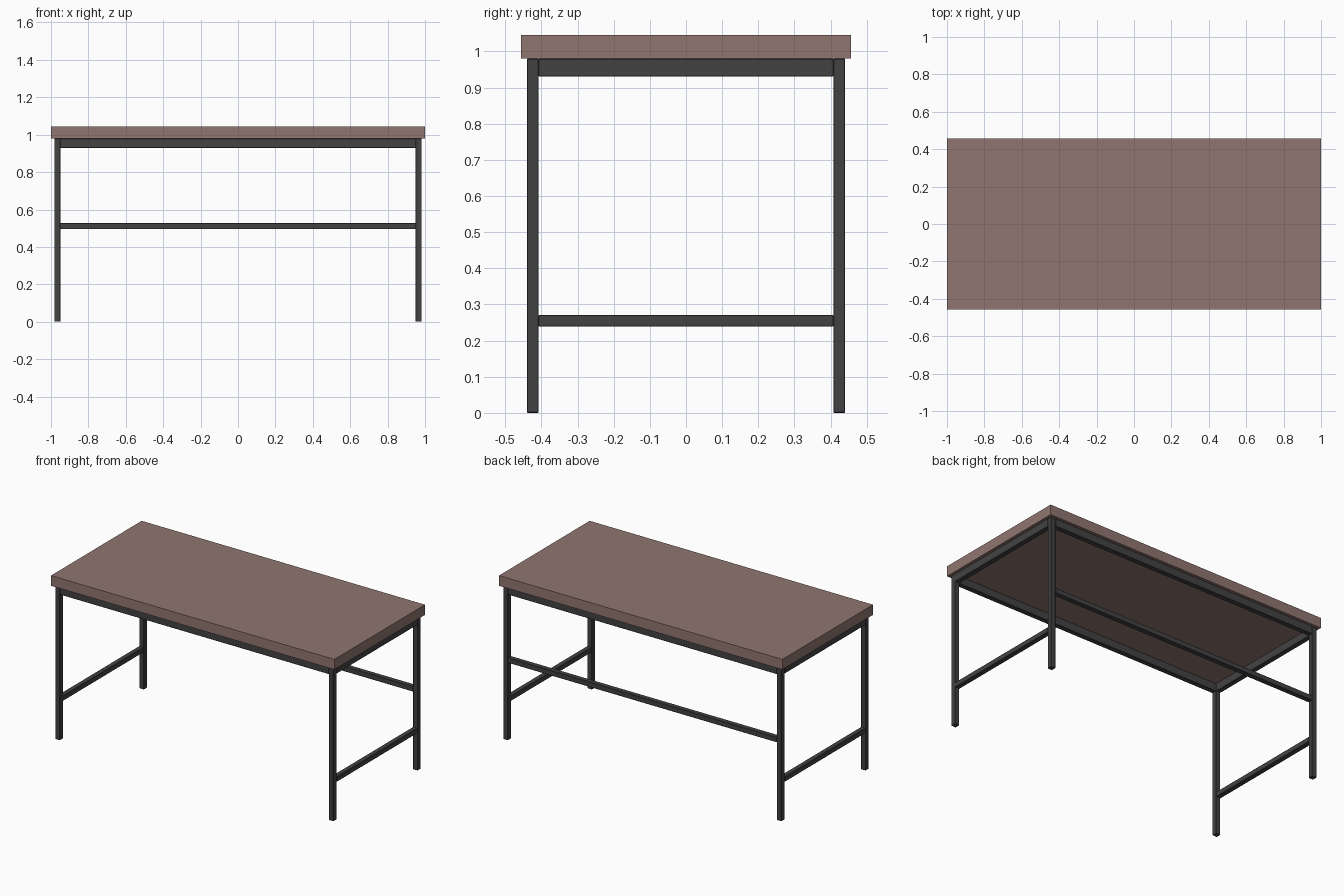
import bpy

if "Cube" in bpy.data.objects:
    bpy.data.objects.remove(bpy.data.objects["Cube"])


def material(name, color):
    m = bpy.data.materials.new(name)
    m.diffuse_color = color
    m.use_nodes = True
    m.node_tree.nodes["Principled BSDF"].inputs["Base Color"].default_value = m.diffuse_color
    return m


wood = material("brown_wood", (0.28, 0.18, 0.16, 1))
metal = material("dark_metal", (0.055, 0.055, 0.055, 1))


def box(name, center, size, mat, bevel=0.0):
    bpy.ops.mesh.primitive_cube_add(size=1, location=center)
    ob = bpy.context.object
    ob.name = name
    ob.scale = size
    bpy.ops.object.transform_apply(location=False, rotation=False, scale=True)
    ob.data.materials.append(mat)
    if bevel:
        mod = ob.modifiers.new("edge", 'BEVEL')
        mod.width = bevel
        mod.segments = 1
    return ob


T = 0.032                  # tube thickness
LX, LY = 0.966, 0.424      # leg centres
TOP = 0.98                 # underside of the tabletop
SPAN_X, SPAN_Y = 2 * LX - T, 2 * LY - T

# Tabletop
box("tabletop", (0, 0, TOP + 0.0325), (2.0, 0.914, 0.065), wood)

# Legs
for sx, side in ((-1, "left"), (1, "right")):
    for sy, end in ((-1, "front"), (1, "back")):
        box(f"{end}_{side}_leg", (sx * LX, sy * LY, TOP / 2), (T, T, TOP), metal, 0.002)

# Long aprons under the top
for sy, end in ((-1, "front"), (1, "back")):
    box(f"{end}_apron", (0, sy * LY, TOP - 0.025), (SPAN_X, T, 0.05), metal, 0.002)

# Short aprons and low side stretchers
for sx, side in ((-1, "left"), (1, "right")):
    box(f"{side}_apron", (sx * LX, 0, TOP - 0.025), (T, SPAN_Y, 0.05), metal, 0.002)
    box(f"{side}_stretcher", (sx * LX, 0, 0.255), (T, SPAN_Y, T), metal, 0.002)

# Back stretcher
box("back_stretcher", (0, LY, 0.511), (SPAN_X, T, T), metal, 0.002)
